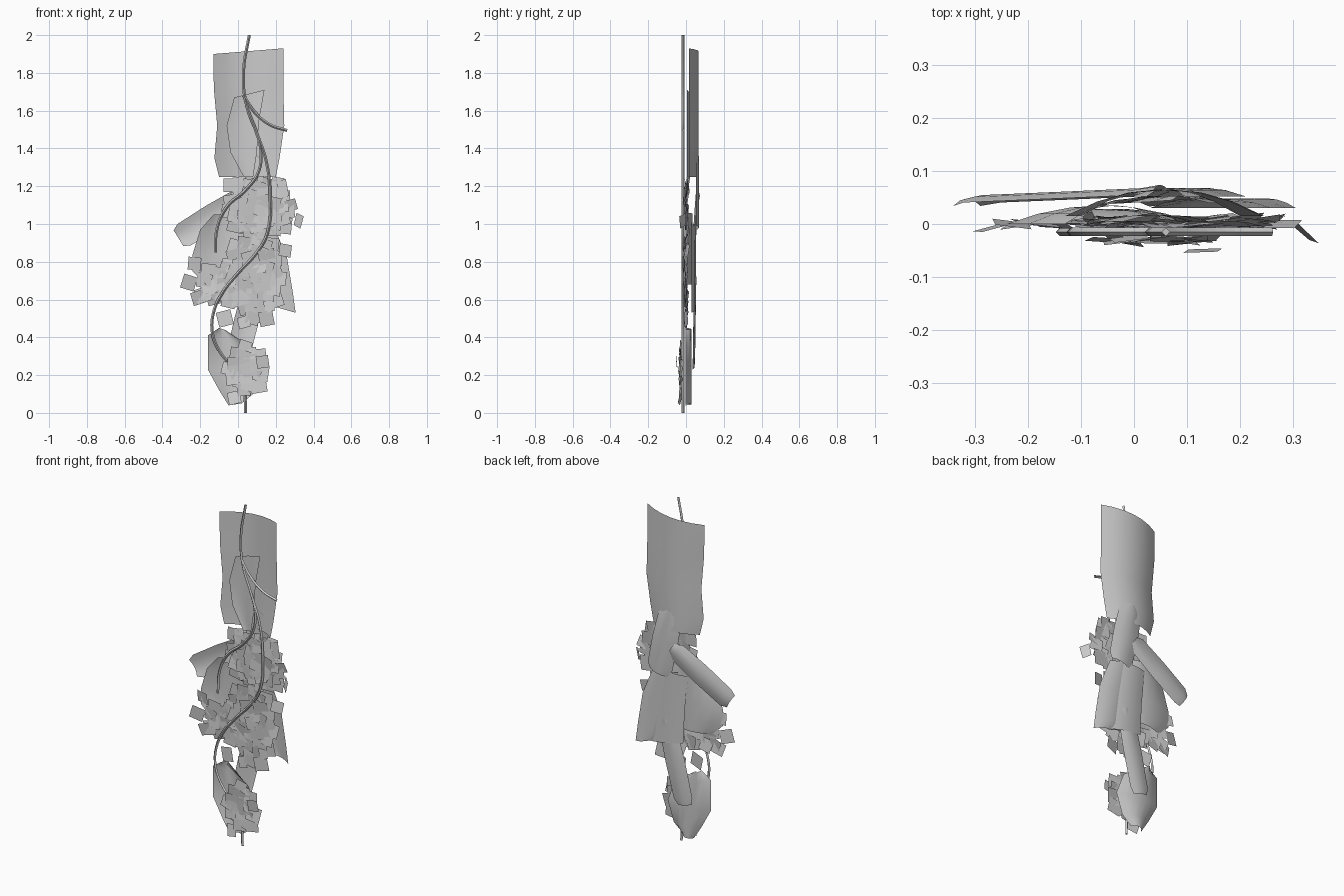
import bpy, math, random
from mathutils import Vector, Euler

if "Cube" in bpy.data.objects:
    bpy.data.objects.remove(bpy.data.objects["Cube"])

random.seed(7)


def material(name, v):
    m = bpy.data.materials.new(name)
    m.diffuse_color = (v, v, v, 1)
    m.use_nodes = True
    m.node_tree.nodes["Principled BSDF"].inputs["Base Color"].default_value = m.diffuse_color
    return m


GREY = material("plain grey", 0.6)


def add_mesh(name, verts, faces, smooth):
    me = bpy.data.meshes.new(name)
    me.from_pydata(verts, [], faces)
    me.materials.append(GREY)
    for p in me.polygons:
        p.use_smooth = smooth
    ob = bpy.data.objects.new(name, me)
    bpy.context.collection.objects.link(ob)
    return ob


def sheet(name, rows, y_edge, bow, tilt=0.0, cols=7):
    """Bowed bark sheet; each row gives left (x, z) and right (x, z), top to bottom."""
    verts, faces = [], []
    for r, (xl, zl, xr, zr) in enumerate(rows):
        f = r / (len(rows) - 1)
        for c in range(cols):
            t = c / (cols - 1)
            y = y_edge + bow * (1 - (2 * t - 1) ** 2) + tilt * f
            verts.append((xl + (xr - xl) * t, y, zl + (zr - zl) * t))
    for r in range(len(rows) - 1):
        for c in range(cols - 1):
            a = r * cols + c
            faces.append((a, a + cols, a + cols + 1, a + 1))
    return add_mesh(name, verts, faces, True)


def strip(name, start, end, width, y_edge, bow, tilt=0.0):
    """Bark strip along an axis in the x-z plane, with clipped corners."""
    s, e = Vector(start), Vector(end)
    d = (e - s).normalized()
    n = Vector((-d.y, d.x)) * width / 2
    rows = []
    for f, w in ((0, 0.45), (0.1, 0.9), (0.5, 1.0), (0.92, 0.95), (1, 0.7)):
        p = s.lerp(e, f)
        a, b = p - n * w, p + n * w
        rows.append((a.x, a.y, b.x, b.y))
    return sheet(name, rows, y_edge, bow, tilt, 5)


def cards(name, spots, size, tilt=0.16):
    """Small square moss flakes at (x, y, z)."""
    verts, faces = [], []
    for p in spots:
        h = size * random.uniform(0.85, 1.15) / 2
        rot = Euler((random.uniform(-tilt, tilt), random.uniform(-0.35, 0.35),
                     random.uniform(-tilt, tilt))).to_matrix()
        i = len(verts)
        for cx, cz in ((-h, -h), (h, -h), (h, h), (-h, h)):
            verts.append(Vector(p) + rot @ Vector((cx, 0, cz)))
        faces.append((i, i + 1, i + 2, i + 3))
    return add_mesh(name, verts, faces, False)


def patch(cx, cz, rx, rz, y_mid, y_edge, n):
    """Evenly spread spots over an ellipse (sunflower pattern), domed in y."""
    out = []
    for k in range(n):
        q = math.sqrt((k + 0.5) / n)
        a = k * 2.39996
        out.append((cx + rx * q * math.cos(a),
                    y_mid + (y_edge - y_mid) * q * q + random.uniform(-0.003, 0.003),
                    cz + rz * q * math.sin(a)))
    return out


def vine(name, pts, radius=0.008):
    cu = bpy.data.curves.new(name, 'CURVE')
    cu.dimensions = '3D'
    cu.bevel_depth = radius
    cu.bevel_resolution = 0
    cu.resolution_u = 5
    cu.use_fill_caps = True
    sp = cu.splines.new('BEZIER')
    sp.use_smooth = False
    sp.bezier_points.add(len(pts) - 1)
    for bp, (x, z) in zip(sp.bezier_points, pts):
        bp.co = (x, -0.015, z)
        bp.handle_left_type = bp.handle_right_type = 'AUTO'
    cu.materials.append(GREY)
    ob = bpy.data.objects.new(name, cu)
    bpy.context.collection.objects.link(ob)
    return ob


# Large upper bark sheet
sheet("upper_bark", [(-0.13, 1.90, 0.24, 1.93), (-0.128, 1.72, 0.24, 1.72),
                     (-0.11, 1.52, 0.245, 1.52), (-0.125, 1.35, 0.22, 1.35),
                     (-0.10, 1.25, 0.20, 1.25)], 0.015, 0.05)
# Small flake in front of it
sheet("front_flake", [(-0.02, 1.67, 0.14, 1.71), (-0.06, 1.52, 0.11, 1.54),
                      (-0.04, 1.38, 0.10, 1.38), (0.03, 1.25, 0.08, 1.25)], 0.005, 0.012)

# Back bark strips
strip("back_strip_upper", (0.06, 1.36), (0.14, 0.98), 0.165, 0.052, 0.016)
strip("back_strip_left", (0.05, 1.15), (-0.315, 0.925), 0.14, 0.06, 0.014, -0.026)
strip("back_strip_lower", (0.10, 0.72), (-0.015, 0.24), 0.13, 0.045, 0.012, -0.012)

# Wide folded panel on the right of the back
sheet("back_panel_outer", [(0.03, 1.0, 0.19, 0.99), (0.06, 0.8, 0.26, 0.82),
                           (0.10, 0.59, 0.29, 0.64), (0.20, 0.56, 0.305, 0.53)], 0.03, 0.018)
sheet("back_panel_inner", [(-0.04, 1.0, 0.14, 1.0), (-0.02, 0.8, 0.17, 0.8),
                           (-0.01, 0.6, 0.20, 0.56)], 0.04, 0.014)

# Rounded sheet left of the middle
sheet("middle_bark", [(-0.13, 1.05, 0.06, 1.06), (-0.20, 0.97, 0.10, 0.97),
                      (-0.24, 0.84, 0.12, 0.84), (-0.24, 0.75, 0.12, 0.74),
                      (-0.17, 0.68, 0.08, 0.68)], 0.0, 0.035)
# Lowest sheet
sheet("lower_bark", [(-0.10, 0.45, -0.07, 0.44), (-0.16, 0.41, 0.07, 0.35),
                     (-0.16, 0.23, 0.12, 0.22), (-0.10, 0.12, 0.08, 0.10),
                     (-0.05, 0.04, 0.02, 0.05)], -0.002, 0.03)

# Moss clusters, front
cards("upper_moss", patch(0.11, 1.08, 0.165, 0.145, -0.008, 0.01, 40), 0.08)
cards("middle_moss", patch(0.08, 0.73, 0.15, 0.22, -0.008, 0.005, 40), 0.08)
cards("left_moss", patch(-0.09, 0.67, 0.12, 0.10, 0.0, 0.003, 15), 0.075)
cards("lower_moss", patch(0.04, 0.23, 0.10, 0.12, -0.03, -0.03, 20), 0.075)
# Loose flakes round the rim
cards("loose_moss", [(-0.26, -0.005, 0.69), (-0.21, 0.0, 0.61), (-0.23, 0.0, 0.79),
                     (0.28, 0.0, 1.10), (0.25, 0.005, 0.86),
                     (0.13, -0.05, 0.27), (-0.02, -0.03, 0.08), (0.15, 0.0, 0.50),
                     (-0.07, 0.0, 0.50), (0.03, 0.0, 0.48), (0.08, 0.0, 0.50)], 0.07, 0.3)
# Flake leaning forward at the far right
add_mesh("right_flake", [(0.295, 0.0, 0.995), (0.33, -0.03, 0.975),
                         (0.348, -0.036, 1.04), (0.31, 0.0, 1.06)], [(0, 1, 2, 3)], False)
# Dense rim along the top of the moss
cards("top_moss", [(-0.04 + 0.05 * i, 0.012, 1.205 + 0.01 * (i % 2)) for i in range(6)], 0.075)

# Vines
vine("main_vine", [(0.06, 2.0), (0.03, 1.82), (0.04, 1.65), (0.10, 1.48), (0.15, 1.33),
                   (0.17, 1.15), (0.155, 0.95), (0.10, 0.85), (0.0, 0.74), (-0.08, 0.64),
                   (-0.13, 0.53), (-0.135, 0.42), (-0.10, 0.33), (-0.04, 0.25),
                   (0.03, 0.12), (0.04, 0.0)])
vine("upper_branch", [(0.03, 1.68), (0.09, 1.59), (0.17, 1.525), (0.26, 1.495)])
vine("left_branch", [(0.085, 1.52), (0.12, 1.40), (0.11, 1.28), (0.04, 1.18),
                     (-0.06, 1.09), (-0.11, 0.98), (-0.12, 0.85)])
